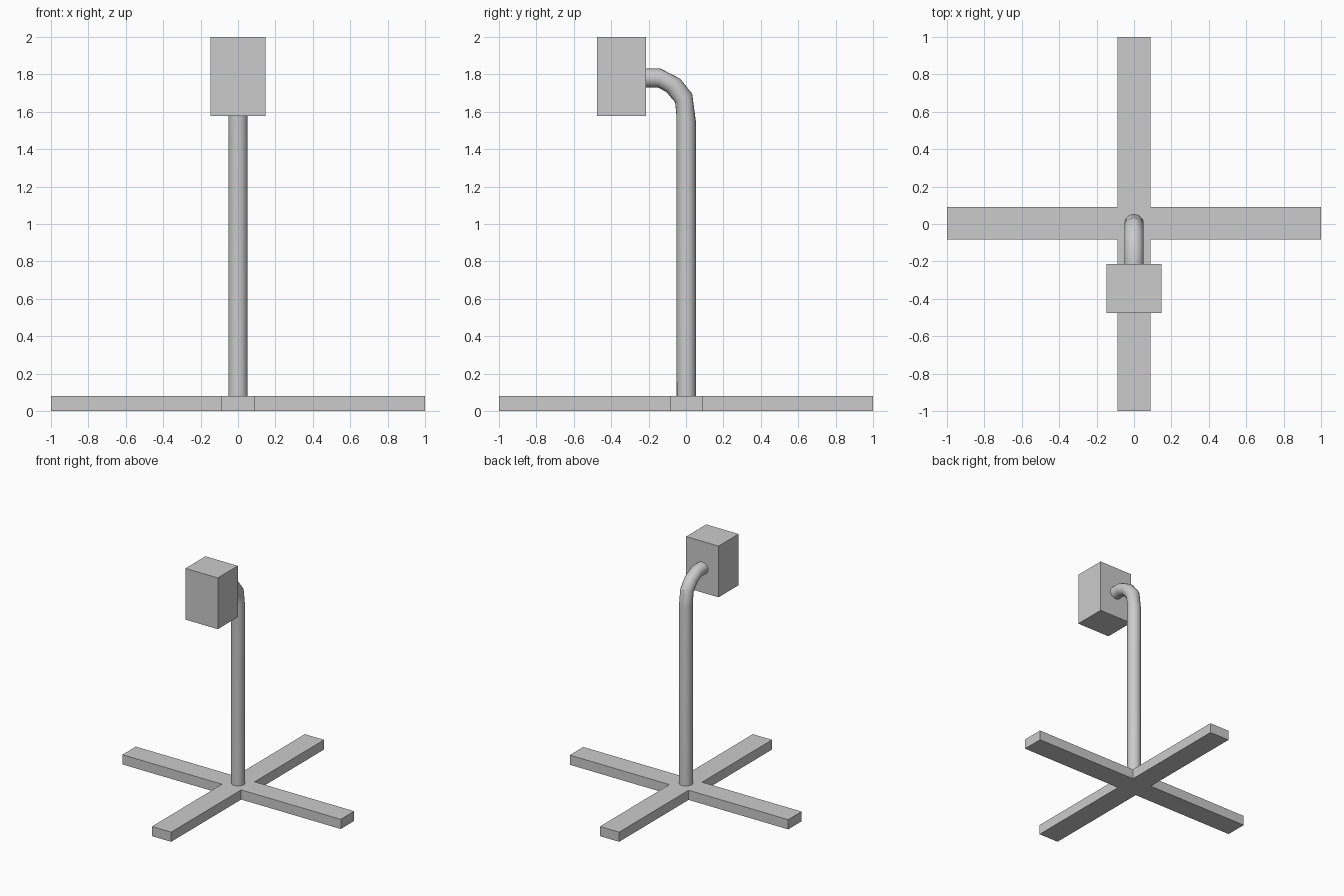
import bpy, bmesh, math
from mathutils import Vector

if "Cube" in bpy.data.objects:
    bpy.data.objects.remove(bpy.data.objects["Cube"])


def finish(name, bm):
    bmesh.ops.recalc_face_normals(bm, faces=bm.faces)
    mesh = bpy.data.meshes.new(name)
    bm.to_mesh(mesh)
    bm.free()
    obj = bpy.data.objects.new(name, mesh)
    bpy.context.collection.objects.link(obj)
    return obj


# Cross-shaped foot: one outline, extruded upwards
W, CY, H = 0.088, 0.004, 0.08
lo, hi = CY - W, CY + W
outline = [(-W, -1), (W, -1), (W, lo), (1, lo), (1, hi), (W, hi),
           (W, 1), (-W, 1), (-W, hi), (-1, hi), (-1, lo), (-W, lo)]
bm = bmesh.new()
face = bm.faces.new([bm.verts.new((x, y, 0)) for x, y in outline])
ext = bmesh.ops.extrude_face_region(bm, geom=[face])
bmesh.ops.translate(bm, vec=(0, 0, H),
                    verts=[v for v in ext["geom"] if isinstance(v, bmesh.types.BMVert)])
finish("cross_base", bm)

# Pole with bent neck: round rings spanning outer and inner (y, z) points
R, SIDES = 0.052, 20
rings = [((0.053, H), (-0.05, H)),
         ((0.053, 1.545), (-0.052, 1.59)),
         ((0.033, 1.695), (-0.058, 1.65)),
         ((-0.03, 1.775), (-0.105, 1.705)),
         ((-0.135, 1.83), (-0.148, 1.729)),
         ((-0.216, 1.83), (-0.216, 1.729))]
bm = bmesh.new()
loops = []
for outer, inner in rings:
    o, i = Vector((0, *outer)), Vector((0, *inner))
    mid, half = (o + i) / 2, (o - i) / 2
    loops.append([bm.verts.new(mid + half * math.cos(a) + Vector((R * math.sin(a), 0, 0)))
                  for a in (2 * math.pi * k / SIDES for k in range(SIDES))])
for a, b in zip(loops, loops[1:]):
    for k in range(SIDES):
        n = (k + 1) % SIDES
        bm.faces.new((a[k], a[n], b[n], b[k]))
bm.faces.new(loops[0])
bm.faces.new(loops[-1])
pole = finish("bent_pole", bm)
bpy.context.view_layer.objects.active = pole
pole.select_set(True)
bpy.ops.object.shade_smooth_by_angle(angle=math.radians(30))

# Box head at the end of the neck
bpy.ops.mesh.primitive_cube_add(size=1, location=(0, -0.345, 1.788))
head = bpy.context.object
head.name = "box_head"
head.scale = (0.296, 0.262, 0.424)
bpy.ops.object.transform_apply(location=False, rotation=False, scale=True)
